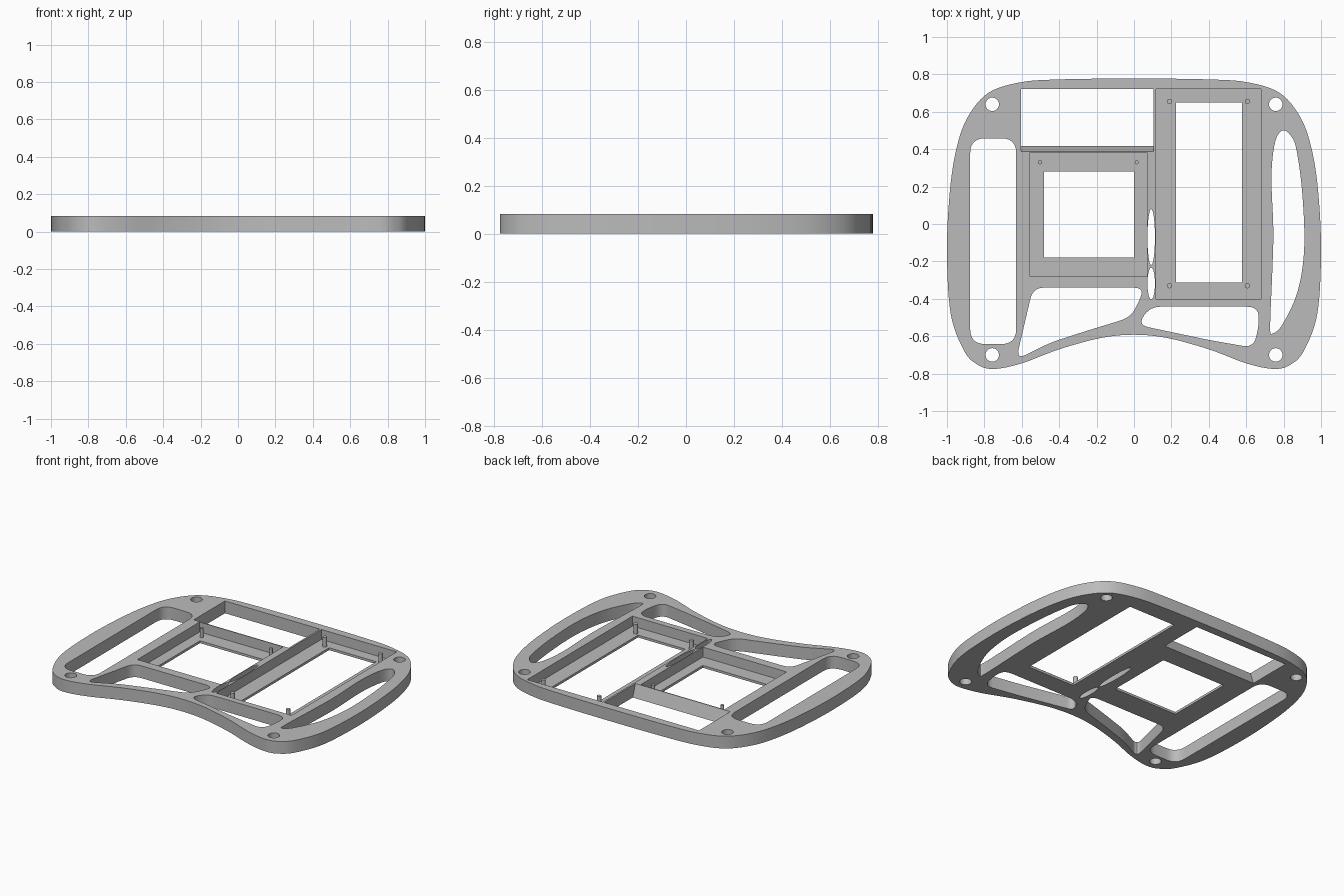
import bpy, bmesh, math
from mathutils import Vector

old = bpy.data.objects.get("Cube")
if old:
    bpy.data.objects.remove(old, do_unlink=True)

HEIGHT = 0.083
FLOOR = 0.016

grey = bpy.data.materials.new("plain grey")
grey.use_nodes = True
tone = (0.5, 0.5, 0.5, 1)
grey.diffuse_color = tone
grey.node_tree.nodes["Principled BSDF"].inputs["Base Color"].default_value = tone


def prism(name, points, low, high):
    """Extrude a flat outline between two heights."""
    bm = bmesh.new()
    face = bm.faces.new([bm.verts.new((p[0], p[1], low)) for p in points])
    extruded = bmesh.ops.extrude_face_region(bm, geom=[face])
    for item in extruded["geom"]:
        if isinstance(item, bmesh.types.BMVert):
            item.co.z = high
    bmesh.ops.recalc_face_normals(bm, faces=bm.faces)
    mesh = bpy.data.meshes.new(name)
    bm.to_mesh(mesh)
    bm.free()
    mesh.materials.append(grey)
    obj = bpy.data.objects.new(name, mesh)
    bpy.context.collection.objects.link(obj)
    return obj


def spline(points, steps=6):
    """Smooth closed curve through the points."""
    pts = [Vector(p) for p in points]
    n = len(pts)
    out = []
    for i in range(n):
        a, b, c, d = (pts[(i + k - 1) % n] for k in range(4))
        for s in range(steps):
            t = s / steps
            out.append(b + (c - a) * t / 2 + (a * 2 - b * 5 + c * 4 - d) * t * t / 2
                       + (b * 3 - a - c * 3 + d) * t ** 3 / 2)
    return out


def rounded(points, radius, steps=6):
    """Polygon with rounded corners."""
    pts = [Vector(p) for p in points]
    out = []
    for i, p in enumerate(pts):
        ends = []
        for q in (pts[i - 1], pts[(i + 1) % len(pts)]):
            reach = min(radius, (q - p).length * 0.48)
            ends.append(p + (q - p).normalized() * reach)
        for s in range(steps + 1):
            t = s / steps
            out.append(ends[0] * (1 - t) ** 2 + p * 2 * t * (1 - t) + ends[1] * t * t)
    return out


def ellipse(x, y, rx, ry, sides=32):
    turn = math.tau / sides
    return [(x + rx * math.cos(i * turn), y + ry * math.sin(i * turn)) for i in range(sides)]


def box(left, right, front, back):
    return [(left, front), (right, front), (right, back), (left, back)]


def cut(target, cutter):
    """Subtract the cutter and discard it."""
    mod = target.modifiers.new("cut", "BOOLEAN")
    mod.operation = "DIFFERENCE"
    mod.solver = "EXACT"
    mod.object = cutter
    cutter.hide_render = True
    bpy.context.view_layer.objects.active = target
    bpy.ops.object.modifier_apply(modifier=mod.name)
    bpy.data.objects.remove(cutter, do_unlink=True)


# Frame plate, mirrored outline
half = [(0.4, 0.773), (0.61, 0.757), (0.78, 0.70), (0.89, 0.57), (0.95, 0.4), (0.985, 0.17),
        (1, -0.15), (0.98, -0.48), (0.91, -0.675), (0.84, -0.75), (0.75, -0.775),
        (0.6, -0.745), (0.4, -0.67), (0.18, -0.61)]
outline = [(0, 0.778)] + half + [(0, -0.592)] + [(-x, y) for x, y in reversed(half)]
frame = prism("frame_plate", spline(outline), 0, HEIGHT)

# Recessed trays that leave a thin floor
trays = [box(-0.555, 0.07, -0.28, 0.383), box(0.117, 0.68, -0.4, 0.722)]
for tray in trays:
    cut(frame, prism("tray_cutter", tray, FLOOR, 0.2))

# Openings through the plate: tray windows, grips, lower gaps, web slots
right_grip = [(0.795, 0.5), (0.755, 0.44), (0.735, 0.26), (0.745, -0.03), (0.74, -0.24),
              (0.728, -0.55), (0.742, -0.585), (0.795, -0.535), (0.875, -0.36),
              (0.91, -0.13), (0.9, 0.16), (0.87, 0.39), (0.84, 0.47)]
left_gap = [(-0.54, -0.34), (0.05, -0.34), (0.03, -0.41), (-0.02, -0.5), (-0.265, -0.575),
            (-0.45, -0.635), (-0.63, -0.725)]
right_gap = [(0.085, -0.442), (0.66, -0.442), (0.67, -0.53), (0.64, -0.662),
             (0.4, -0.62), (0.02, -0.54)]
openings = [
    box(-0.48, 0, -0.18, 0.28),
    box(0.225, 0.577, -0.312, 0.65),
    rounded(box(-0.876, -0.63, -0.642, 0.458), 0.08),
    spline(right_grip),
    rounded(left_gap, 0.06),
    rounded(right_gap, 0.06),
    ellipse(0.092, -0.07, 0.02, 0.15),
    ellipse(0.092, -0.318, 0.02, 0.085),
]
# Corner screw holes
openings += [ellipse(x, y, 0.036, 0.036) for x in (-0.758, 0.758) for y in (-0.7, 0.64)]
for shape in openings:
    cut(frame, prism("opening_cutter", shape, -0.1, 0.2))

# Rear bay, its front wall leaning forward
bay = prism("bay_cutter", box(-0.603, 0.105, 0.4, 0.722), -0.1, 0.2)
for v in bay.data.vertices:
    if v.co.y < 0.5:
        v.co.y = 0.418 - 0.35 * v.co.z
cut(frame, bay)

# Mounting pegs on the tray floors
pegs = [("right_tray_peg", x, y, 0.014) for x in (0.19, 0.606) for y in (-0.33, 0.655)]
pegs += [("left_tray_peg", x, 0.33, 0.011) for x in (-0.503, 0.015)]
parts = [frame]
for name, x, y, r in pegs:
    parts.append(prism(name, ellipse(x, y, r, r, 20), FLOOR - 0.004, HEIGHT - 0.003))

# Smooth curved walls, keep crisp rims
bpy.ops.object.select_all(action="DESELECT")
for part in parts:
    part.select_set(True)
bpy.context.view_layer.objects.active = frame
bpy.ops.object.shade_smooth_by_angle(angle=math.radians(30))
